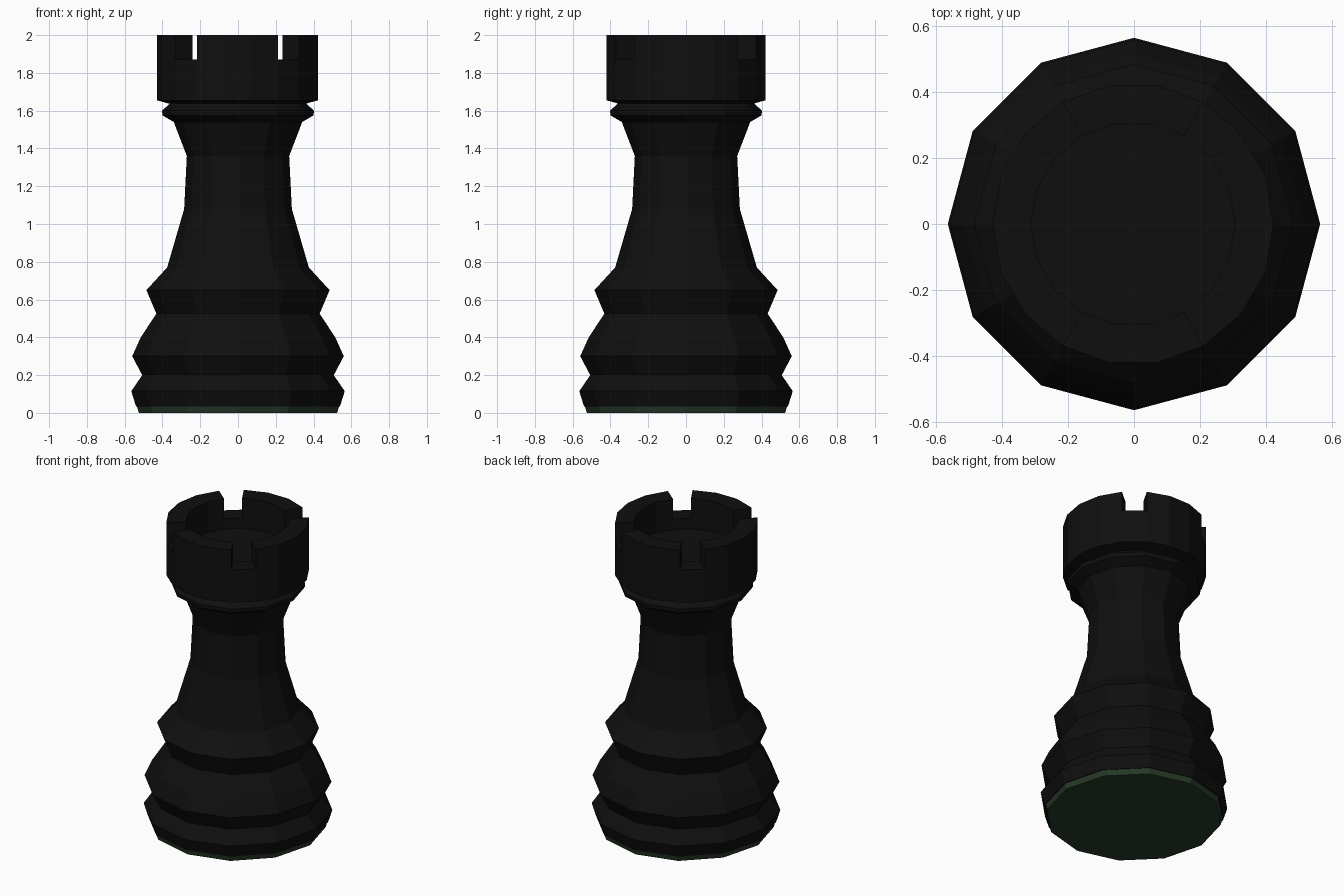
import bpy, bmesh, math

if "Cube" in bpy.data.objects:
    bpy.data.objects.remove(bpy.data.objects["Cube"])


def material(name, rgb):
    m = bpy.data.materials.new(name)
    m.diffuse_color = (*rgb, 1)
    m.use_nodes = True
    m.node_tree.nodes["Principled BSDF"].inputs["Base Color"].default_value = m.diffuse_color
    return m


black = material("black_paint", (0.0048, 0.0048, 0.0048))
green = material("green_felt", (0.02, 0.04, 0.02))


def lathe(profile, sides):
    """Revolve (radius, height) points into a closed, flat-faced solid."""
    bm = bmesh.new()
    rings = []
    for r, z in profile:
        angles = [2 * math.pi * i / sides for i in range(sides)]
        rings.append([bm.verts.new((r * math.cos(a), r * math.sin(a), z)) for a in angles])
    for low, high in zip(rings, rings[1:]):
        for i in range(sides):
            j = (i + 1) % sides
            bm.faces.new((low[i], low[j], high[j], high[i]))
    bm.faces.new(rings[0][::-1])
    bm.faces.new(rings[-1])
    return bm


def finish(bm, name, mat):
    bmesh.ops.recalc_face_normals(bm, faces=bm.faces)
    mesh = bpy.data.meshes.new(name)
    bm.to_mesh(mesh)
    bm.free()
    mesh.materials.append(mat)
    ob = bpy.data.objects.new(name, mesh)
    bpy.context.collection.objects.link(ob)
    return ob


# Felt pad under the base
finish(lathe([(0.525, 0), (0.535, 0.035)], 12), "felt_pad", green)

# Turned body: base rings, waist, neck and collar
body = [(0.54, 0.035), (0.565, 0.115), (0.507, 0.20), (0.56, 0.30), (0.515, 0.40),
        (0.432, 0.525), (0.485, 0.65), (0.375, 0.77), (0.285, 1.08), (0.271, 1.36),
        (0.34, 1.54), (0.40, 1.575), (0.402, 1.60), (0.362, 1.637)]
finish(lathe(body, 12), "turned_body", black)

# Tower head with a sunken well, cut down to the notch floor
NOTCH, TOP, WELL = 1.87, 2.0, 1.80
bm = lathe([(0.362, 1.637), (0.427, 1.655), (0.427, NOTCH), (0.31, NOTCH), (0.31, WELL)], 18)
bm.normal_update()

# Battlements: raise the rim everywhere except the four notches
raised = []
for f in bm.faces:
    c = f.calc_center_median()
    if abs(c.z - NOTCH) < 1e-4:
        angle = math.degrees(math.atan2(abs(c.y), abs(c.x)))
        if abs(angle - 50) > 5:
            raised.append(f)
result = bmesh.ops.extrude_face_region(bm, geom=raised)
for v in result["geom"]:
    if isinstance(v, bmesh.types.BMVert):
        v.co.z = TOP
leftover = [f for f in raised if f.is_valid]
if leftover:
    bmesh.ops.delete(bm, geom=leftover, context='FACES_ONLY')
head = finish(bm, "tower_head", black)
head.location.x = -0.003
